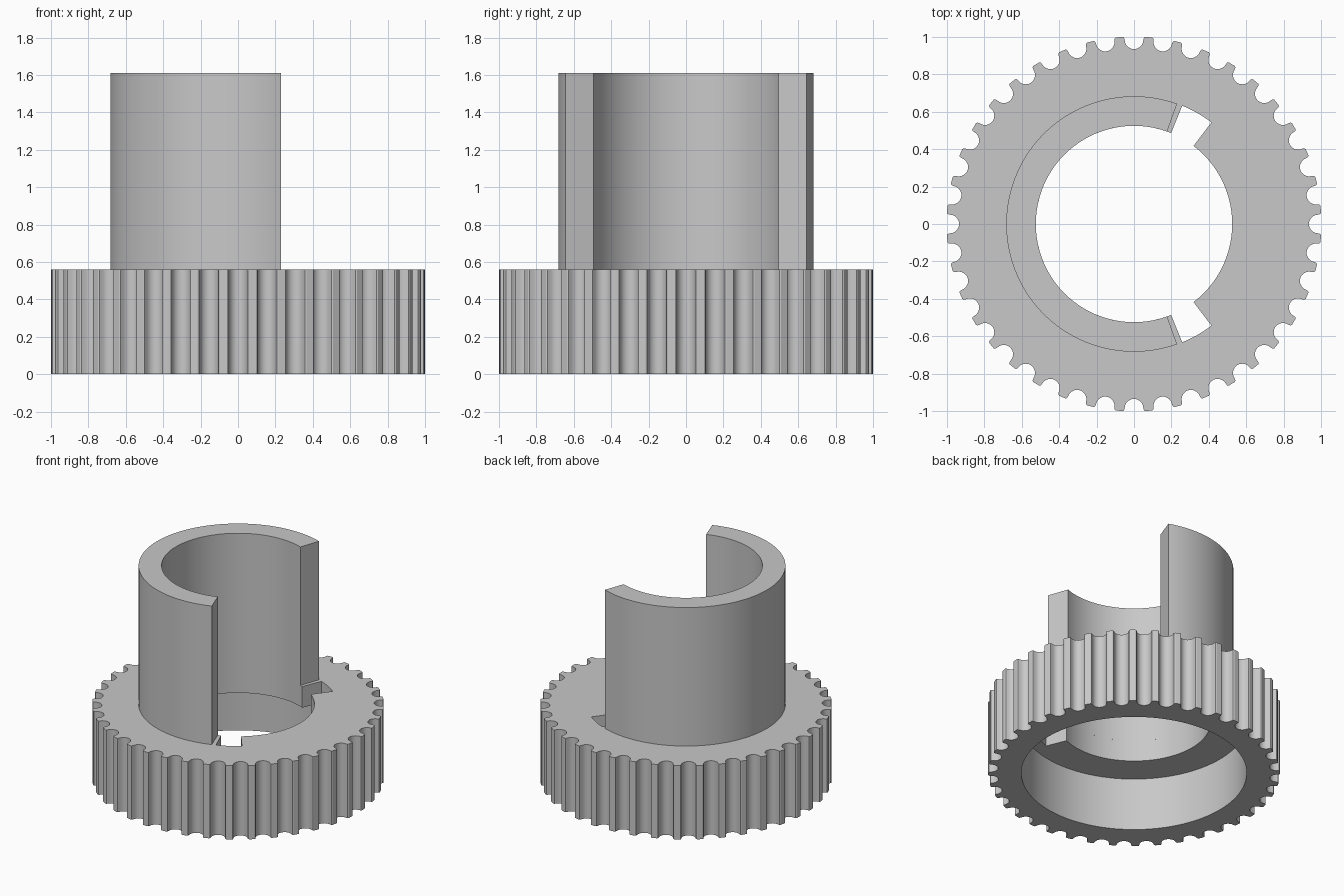
import bpy, bmesh
from math import sin, cos, pi, radians

cube = bpy.data.objects.get("Cube")
if cube:
    bpy.data.objects.remove(cube, do_unlink=True)

TEETH = 40
BORE, TUBE_R, RECESS = 0.525, 0.683, 0.774
BODY_TOP, WEB_BOTTOM, TOP = 0.56, 0.40, 1.61

grey = bpy.data.materials.new("plain grey")
grey.use_nodes = True
grey.diffuse_color = (0.58, 0.58, 0.58, 1)
grey.node_tree.nodes["Principled BSDF"].inputs["Base Color"].default_value = grey.diffuse_color


def arc(r, start, end, steps):
    """Points along an arc, angles in degrees."""
    return [(r * cos(radians(start + (end - start) * i / steps)),
             r * sin(radians(start + (end - start) * i / steps))) for i in range(steps + 1)]


def circle(r, steps=120):
    return arc(r, 0, 360, steps)[:-1]


def sector(r0, r1, start, end, steps):
    return arc(r1, start, end, steps) + arc(r0, end, start, steps)


def prism(name, outline, z0, z1):
    """Extrude a closed outline from z0 to z1."""
    bm = bmesh.new()
    base = bm.faces.new([bm.verts.new((x, y, z0)) for x, y in outline])
    out = bmesh.ops.extrude_face_region(bm, geom=[base], use_keep_orig=True)
    for v in out["geom"]:
        if isinstance(v, bmesh.types.BMVert):
            v.co.z = z1
    bmesh.ops.recalc_face_normals(bm, faces=bm.faces)
    mesh = bpy.data.meshes.new(name)
    bm.to_mesh(mesh)
    bm.free()
    mesh.materials.append(grey)
    ob = bpy.data.objects.new(name, mesh)
    bpy.context.collection.objects.link(ob)
    return ob


def activate(ob):
    bpy.ops.object.select_all(action='DESELECT')
    ob.select_set(True)
    bpy.context.view_layer.objects.active = ob


def cut(target, cutter):
    cutter.hide_render = True
    mod = target.modifiers.new("cut", 'BOOLEAN')
    mod.operation = 'DIFFERENCE'
    mod.solver = 'EXACT'
    mod.object = cutter
    activate(target)
    bpy.ops.object.modifier_apply(modifier=mod.name)
    bpy.data.objects.remove(cutter, do_unlink=True)


# Toothed outline: round grooves with softened tooth tips
groove = [(0.985 + x, y) for x, y in arc(0.05, 270, 90, 10)]
groove = [(1.0, -0.06), (0.996, -0.053)] + groove + [(0.996, 0.053), (1.0, 0.06)]
outline = []
for i in range(TEETH):
    a = 2 * pi * i / TEETH
    outline += [(x * cos(a) - y * sin(a), x * sin(a) + y * cos(a)) for x, y in groove]

# Gear body with bore, underside recess and two slots
gear = prism("gear_body", outline, 0, BODY_TOP)
cut(gear, prism("recess_cutter", circle(RECESS), -0.1, WEB_BOTTOM))
cut(gear, prism("bore_cutter", circle(BORE), 0.2, 0.8))
for side in (1, -1):
    slot = sector(0.45, TUBE_R, side * 52.7, side * 67.8, 8)
    cut(gear, prism("slot_cutter", slot, 0.3, 0.8))

# Open sleeve standing on the body
sleeve = prism("open_sleeve", sector(BORE, TUBE_R, 70.3, 289.7, 74), BODY_TOP, TOP)

for ob in (gear, sleeve):
    activate(ob)
    bpy.ops.object.shade_smooth_by_angle(angle=radians(30))
